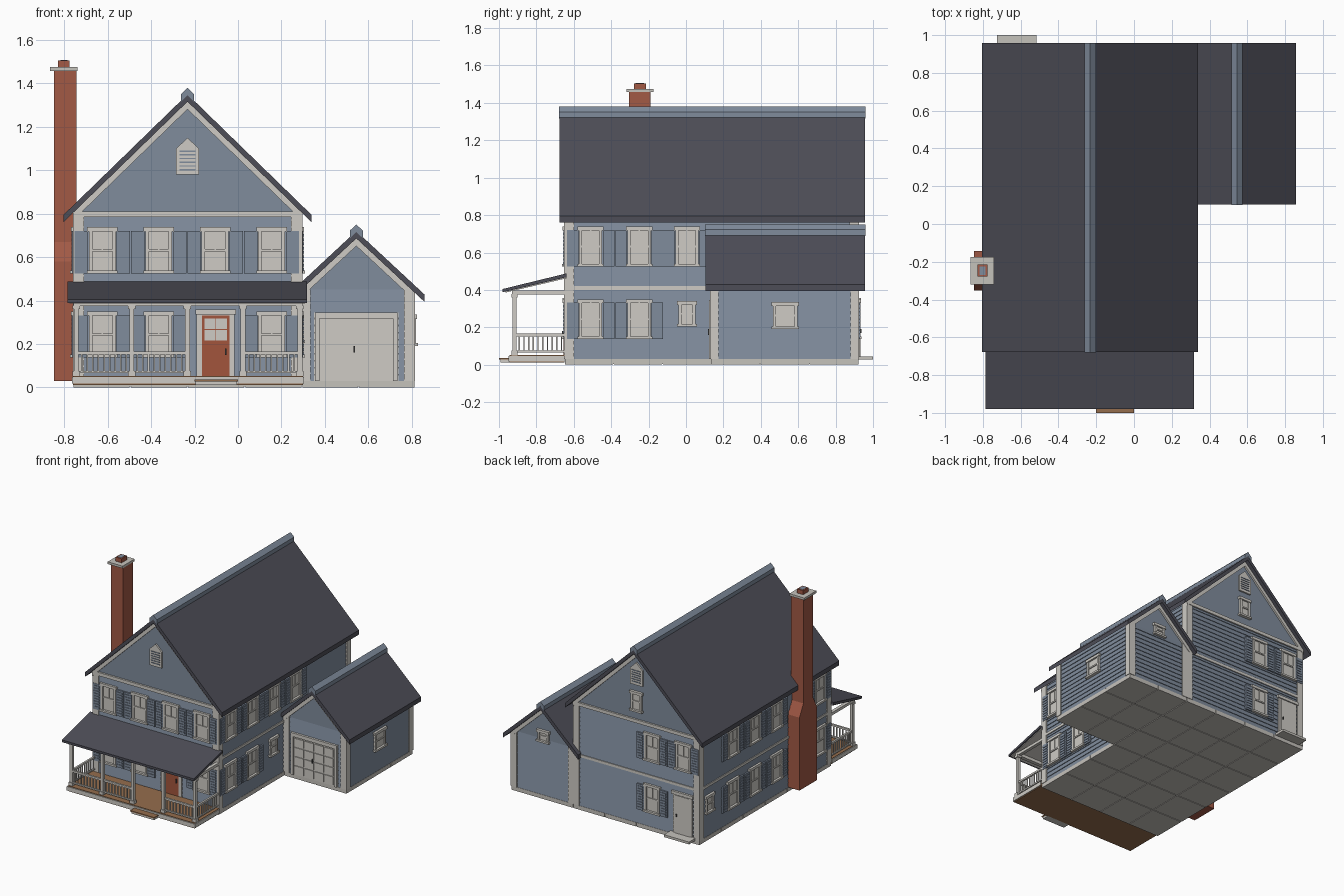
import bpy, bmesh

cube = bpy.data.objects.get("Cube")
if cube:
    bpy.data.objects.remove(cube, do_unlink=True)


def material(name, r, g, b):
    m = bpy.data.materials.new(name)
    m.use_nodes = True
    m.diffuse_color = (r, g, b, 1)
    m.node_tree.nodes["Principled BSDF"].inputs["Base Color"].default_value = (r, g, b, 1)
    return m


SIDING = material("blue grey siding", .215, .262, .335)
TRIM = material("off white trim", .62, .60, .56)
ROOF = material("charcoal shingle", .075, .075, .095)
BRICK = material("red brick", .36, .10, .06)
DECK = material("brown deck wood", .30, .155, .075)
STONE = material("pale concrete", .56, .54, .50)
DOOR = material("rust red door", .36, .09, .045)
METAL = material("dark metal", .06, .06, .06)


def finish(name, bm, mats):
    bmesh.ops.recalc_face_normals(bm, faces=bm.faces)
    mesh = bpy.data.meshes.new(name)
    bm.to_mesh(mesh)
    bm.free()
    for m in mats:
        mesh.materials.append(m)
    ob = bpy.data.objects.new(name, mesh)
    bpy.context.collection.objects.link(ob)
    return ob


def boxes(name, items):
    """One object from (material, x0, x1, y0, y1, z0, z1) blocks."""
    bm, mats = bmesh.new(), []
    for mat, x0, x1, y0, y1, z0, z1 in items:
        if mat not in mats:
            mats.append(mat)
        verts = bmesh.ops.create_cube(bm, size=1)["verts"]
        for v in verts:
            v.co = (x1 if v.co.x > 0 else x0, y1 if v.co.y > 0 else y0, z1 if v.co.z > 0 else z0)
        for f in {f for v in verts for f in v.link_faces}:
            f.material_index = mats.index(mat)
    return finish(name, bm, mats)


def prism(name, mat, pts, a, b, along="y"):
    """Extrude a profile (u, z) along x or y from a to b."""
    bm = bmesh.new()
    ends = [[bm.verts.new((u, t, z) if along == "y" else (t, u, z)) for u, z in pts] for t in (a, b)]
    bm.faces.new(ends[0])
    bm.faces.new(ends[1])
    for i in range(len(pts)):
        j = (i + 1) % len(pts)
        bm.faces.new((ends[0][i], ends[0][j], ends[1][j], ends[1][i]))
    return finish(name, bm, [mat])


def chevron(name, mat, cx, half, top, slope, thick, y0, y1):
    low = top - slope * half
    pts = [(cx - half, low), (cx, top), (cx + half, low),
           (cx + half, low - thick), (cx, top - thick), (cx - half, low - thick)]
    return prism(name, mat, pts, y0, y1)


def clapboard_walls(name, x0, x1, y0, y1, z0, z1, courses, lap=.005):
    """Lapped courses, each one flaring out at its lower edge."""
    bm, rings = bmesh.new(), []
    for i in range(courses):
        for k, out in ((i, lap), (i + 1, 0)):
            z = z0 + (z1 - z0) * k / courses
            rings.append([bm.verts.new((x, y, z)) for x, y in (
                (x0 - out, y0 - out), (x1 + out, y0 - out), (x1 + out, y1 + out), (x0 - out, y1 + out))])
    for a, b in zip(rings, rings[1:]):
        for i in range(4):
            bm.faces.new((a[i], a[(i + 1) % 4], b[(i + 1) % 4], b[i]))
    bm.faces.new(rings[0])
    bm.faces.new(rings[-1])
    return finish(name, bm, [SIDING])


# Wall planes: axis of the outward normal, position, direction
MX0, MX1, MY0, MY1, MC = -.75, .285, -.64, .915, -.2325
GX0, GX1, GY0, GY1, GC = .285, .805, .14, .915, .545
WALLS = {"front": ("y", MY0, -1), "back": ("y", MY1, 1), "chimney_side": ("x", MX0, -1),
         "garage_side": ("x", MX1, 1), "garage_front": ("y", GY0, -1), "garage_outer": ("x", GX1, 1)}


def on_wall(wall, mat, u0, u1, z0, z1, d, base=-.005):
    axis, p, s = WALLS[wall]
    lo, hi = sorted((p + s * base, p + s * d))
    return (mat, u0, u1, lo, hi, z0, z1) if axis == "y" else (mat, lo, hi, u0, u1, z0, z1)


def window(wall, u, z0, z1, w=.124, shutters=True, muntin=True):
    h, f = w / 2, .016
    name = wall + "_window"
    mid = (z0 + z1) / 2
    parts = [(u - h, u - h + f, z0, z1, .016), (u + h - f, u + h, z0, z1, .016),
             (u - h - .008, u + h + .008, z1 - .02, z1, .02), (u - h - .008, u + h + .008, z0, z0 + .014, .024),
             (u - h + f, u + h - f, z0, z1, .007), (u - h + f, u + h - f, mid - .005, mid + .005, .014)]
    if muntin:
        parts.append((u - .004, u + .004, mid, z1 - .02, .012))
    boxes(name, [on_wall(wall, TRIM, *p) for p in parts])
    if shutters:
        items = []
        for c in (u - h - .034, u + h + .034):
            items.append(on_wall(wall, SIDING, c - .031, c + .031, z0, z1 - .018, .014))
            for i in range(9):
                z = z0 + .012 + i * (z1 - z0 - .036) / 9
                items.append(on_wall(wall, SIDING, c - .023, c + .023, z, z + .012, .018))
        boxes(wall + "_shutters", items)


# Foundation blocks on a solid core
def foundation(name, x0, x1, y0, y1, nx, ny):
    items = [(STONE, x0 + .006, x1 - .006, y0 + .006, y1 - .006, .004, .032)]
    dx, dy, g = (x1 - x0) / nx, (y1 - y0) / ny, .003
    for i in range(nx):
        for j in range(ny):
            items.append((STONE, x0 + i * dx + g, x0 + (i + 1) * dx - g,
                          y0 + j * dy + g, y0 + (j + 1) * dy - g, 0, .03))
    boxes(name, items)


foundation("house_foundation", MX0 - .01, MX1 + .01, MY0 - .01, MY1 + .01, 4, 6)
foundation("garage_foundation", MX1 + .01, GX1 + .01, GY0 - .01, GY1 + .01, 2, 3)

# Walls, gables, roofs
clapboard_walls("house_walls", MX0, MX1, MY0, MY1, .03, .80, 24)
clapboard_walls("garage_walls", GX0, GX1, GY0, GY1, .03, .45, 13)
for name, cx, half, zb, top, slope, edge, y0, y1 in (
        ("house", MC, .5175, .80, 1.35, .972, .572, MY0, MY1),
        ("garage", GC, .26, .45, .72, .93, .313, GY0, GY1)):
    prism(name + "_gable", SIDING, [(cx - half, zb), (cx + half, zb), (cx, top - .03)], y0, y1)
    chevron(name + "_roof", ROOF, cx, edge, top, slope, .034, y0 - .037, y1 + .042)
    chevron(name + "_ridge_cap", SIDING, cx, .03, top + .03, slope, .035, y0 - .039, y1 + .044)
    for tag, a, b in (("front", y0 - .014, y0), ("back", y1, y1 + .014)):
        chevron(f"{name}_{tag}_rake_trim", TRIM, cx, half + .01, top - .033, slope, .036, a, b)

# Corner boards and bands
t = .011
corners = [(TRIM, x - t if x < 0 else x - .04, x + .04 if x < 0 else x + t,
            y - t if y < 0 else y - .04, y + .04 if y < 0 else y + t, .03, .80)
           for x in (MX0, MX1) for y in (MY0, MY1)]
boxes("house_corner_boards", corners)
boxes("garage_corner_boards", [(TRIM, x0, x1, y0, y1, .03, .45) for x0, x1 in
      ((GX0, .335), (GX1 - .04, GX1 + t)) for y0, y1 in ((GY0 - t, GY0 + .035), (GY1 - .035, GY1 + t))])
bands = [on_wall(w, TRIM, MX0 - t, MX1 + t, .785, .81, .014) for w in ("front", "back")]
bands += [on_wall(w, TRIM, MX0 - t, MX1 + t, .40, .42, .010) for w in ("front", "back")]
bands += [on_wall(w, TRIM, MY0 - t, MY1 + t, .40, .42, .010) for w in ("chimney_side", "garage_side")]
boxes("trim_bands", bands)

# Windows
UP, DOWN = (.525, .738), (.137, .35)
for x in (-.625, -.365, -.105, .155):
    window("front", x, *UP)
for x in (-.625, -.365, .155):
    window("front", x, *DOWN)
for y in (-.51, -.25, .005, .265):
    window("garage_side", y, *UP)
for y in (-.51, -.25):
    window("garage_side", y, *DOWN)
window("garage_side", .005, .205, .34, .09, False, False)
for y in (-.51, .005, .265, .525):
    window("chimney_side", y, *UP)
    window("chimney_side", y, *DOWN)
window("chimney_side", .80, .205, .34, .09, False, False)
for x in (-.625, -.365):
    window("back", x, *UP)
window("back", -.365, *DOWN)
window("back", MC, .87, 1.02, .09, False, False)
window("back", GC, .43, .52, .09, False, False)
window("garage_outer", .53, .19, .335, .13, False, False)

# Gable vents
for wall, z in (("front", .98), ("back", 1.07)):
    axis, p, s = WALLS[wall]
    prism(wall + "_vent", TRIM, [(MC - .052, z), (MC + .052, z), (MC + .052, z + .12),
                                 (MC, z + .17), (MC - .052, z + .12)], p, p + s * .012)
    boxes(wall + "_vent_slats", [on_wall(wall, SIDING, MC - .036, MC + .036, z + .02 + i * .017,
                                         z + .026 + i * .017, .016) for i in range(6)])

# Front door, back door, garage door
dx0, dx1 = -.165, -.04
lite = [on_wall("front", TRIM, -.155 + i * .054, -.104 + i * .054, .215 + j * .053, .265 + j * .053, .016)
        for i in range(2) for j in range(2)]
boxes("front_door", [on_wall("front", TRIM, dx0 - .025, dx1 + .025, .045, .355, .012),
                     on_wall("front", TRIM, dx0 - .03, dx1 + .03, .335, .358, .02),
                     on_wall("front", DOOR, dx0, dx1, .05, .33, .014),
                     on_wall("front", METAL, -.06, -.052, .15, .18, .022)] + lite)
boxes("back_door", [on_wall("back", TRIM, -.70, -.54, .04, .355, .012),
                    on_wall("back", TRIM, -.71, -.53, .335, .358, .02),
                    on_wall("back", TRIM, -.68, -.56, .045, .33, .017),
                    on_wall("back", METAL, -.578, -.57, .17, .19, .024)])
boxes("back_step", [(STONE, -.725, -.515, .91, 1.0, .027, .045)])
panels = [on_wall("garage_front", TRIM, .383 + i * .083, .458 + i * .083, .04 + j * .069, .10 + j * .069, .014)
          for i in range(4) for j in range(4)]
boxes("garage_door", [on_wall("garage_front", TRIM, .35, .74, .03, .345, .008),
                      on_wall("garage_front", TRIM, .355, .375, .03, .345, .018),
                      on_wall("garage_front", TRIM, .715, .735, .03, .345, .018),
                      on_wall("garage_front", TRIM, .355, .735, .318, .345, .018),
                      on_wall("garage_front", METAL, .532, .538, .16, .19, .022)] + panels)

# Chimney
CY = -.247
side = [(.105, .03), (.105, .58), (.058, .67), (.058, 1.46)]
prism("chimney", BRICK, [(CY + h, z) for h, z in side] + [(CY - h, z) for h, z in reversed(side)],
      -.848, -.745, "x")
boxes("chimney_cap", [(STONE, -.865, -.74, CY - .072, CY + .072, 1.458, 1.475),
                      (BRICK, -.828, -.776, CY - .032, CY + .032, 1.475, 1.505),
                      (SIDING, -.818, -.786, CY - .022, CY + .022, 1.50, 1.507)])

# Porch floor, steps and roof
PX0, PX1, PY = -.765, .305, -.95
boxes("porch_floor", [(DECK, PX0 + .006, PX1 - .006, PY + .006, MY0 - .01, .012, .052),
                      (TRIM, PX0, PX1, PY, PY + .008, .018, .048)] +
      [(TRIM, x, x + .008, PY, MY0 - .01, .018, .048) for x in (PX0, PX1 - .008)])
boxes("porch_step", [(DECK, -.20, 0, -1.0, -.94, .028, .036), (TRIM, -.195, -.005, -.993, -.94, .012, .028)])
prism("porch_roof", ROOF, [(-.98, .405), (MY0, .488), (MY0, .468), (-.98, .388)], -.785, .318, "x")
prism("porch_soffit", TRIM, [(-.965, .3915), (MY0, .469), (MY0, .462), (-.965, .386)], -.775, .308, "x")

# Porch posts and beams
posts = [-.745, -.489, -.233, .023, .285]
py = -.917
items = [(TRIM, posts[0] - .013, posts[-1] + .013, py - .014, py + .014, .375, .398)]
for x in (posts[0], posts[-1]):
    items.append((TRIM, x - .012, x + .012, py, MY0, .375, .396))
for x in posts:
    for r, z0, z1 in ((.011, .05, .38), (.017, .05, .075), (.017, .36, .378)):
        items.append((TRIM, x - r, x + r, py - r, py + r, z0, z1))
boxes("porch_posts", items)

# Railings
rails = []
spans = [("x", a, b, py) for a, b in (posts[:2], posts[1:3], posts[3:])]
spans += [("y", py, MY0, x) for x in (posts[0], posts[-1])]
for axis, a, b, c in spans:
    pieces = [(a, b, .007, .152, .166), (a, b, .006, .066, .076)]
    n = round((b - a) / .026)
    for i in range(1, n):
        m = a + (b - a) * i / n
        pieces.append((m - .0035, m + .0035, .0035, .07, .155))
    for u0, u1, r, z0, z1 in pieces:
        rails.append((TRIM, u0, u1, c - r, c + r, z0, z1) if axis == "x"
                     else (TRIM, c - r, c + r, u0, u1, z0, z1))
boxes("porch_railings", rails)
